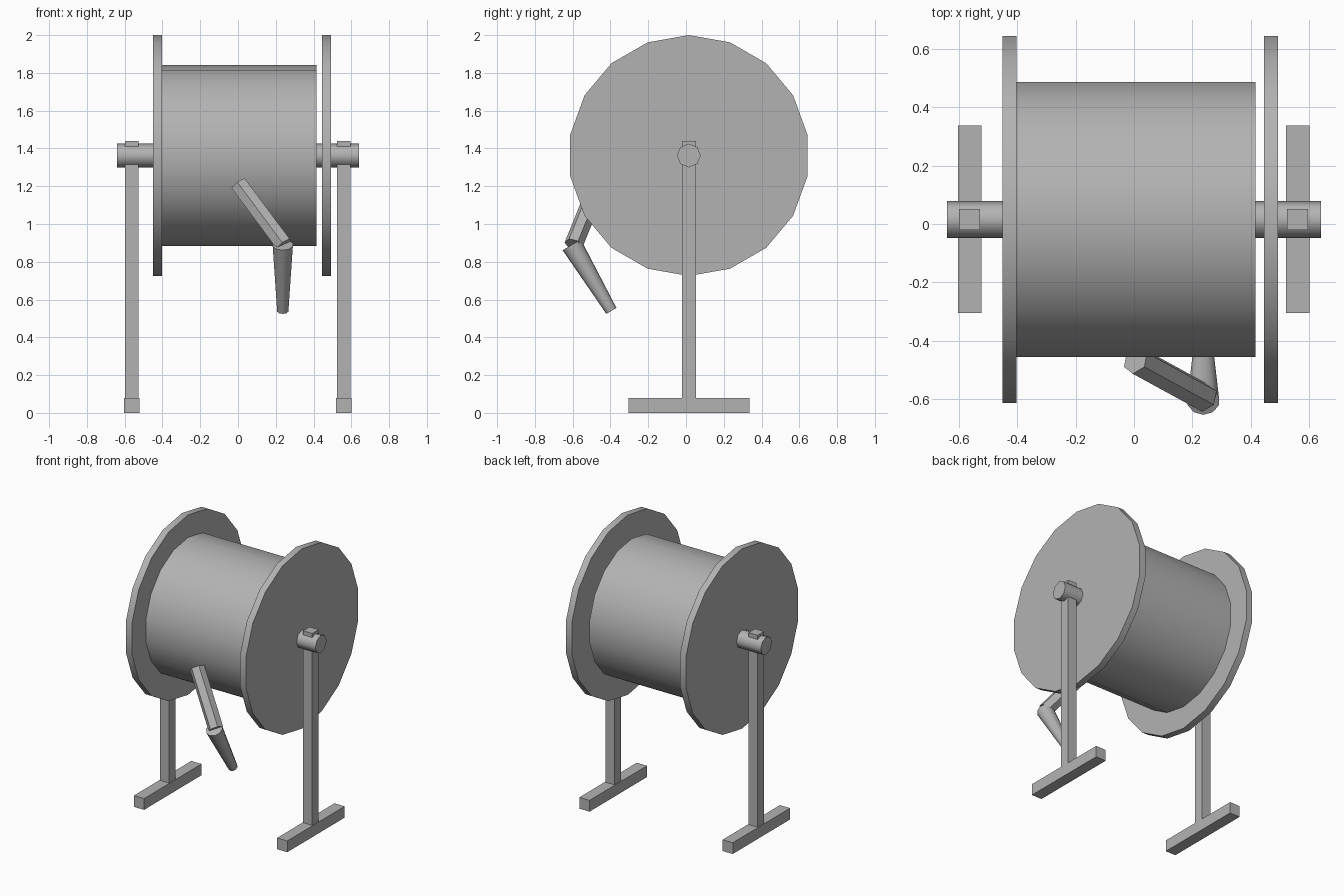
import bpy
import bmesh
import math
from mathutils import Matrix, Vector

cube = bpy.data.objects.get("Cube")
if cube:
    bpy.data.objects.remove(cube, do_unlink=True)

grey = bpy.data.materials.new("plain_grey")
grey.use_nodes = True
grey.diffuse_color = (0.45, 0.45, 0.45, 1)
grey.node_tree.nodes["Principled BSDF"].inputs["Base Color"].default_value = (0.45, 0.45, 0.45, 1)


def finish(name, bm, smooth=False):
    mesh = bpy.data.meshes.new(name)
    bm.to_mesh(mesh)
    bm.free()
    mesh.materials.append(grey)
    obj = bpy.data.objects.new(name, mesh)
    bpy.context.collection.objects.link(obj)
    if smooth:
        bpy.ops.object.select_all(action="DESELECT")
        bpy.context.view_layer.objects.active = obj
        obj.select_set(True)
        bpy.ops.object.shade_smooth_by_angle(angle=math.radians(50))
    return obj


def rod(name, start, end, r1, r2, sides, guide, smooth=True):
    """Capped rod between two points, with one corner turned toward guide."""
    start, end = Vector(start), Vector(end)
    z = (end - start).normalized()
    y = Vector(guide)
    y = (y - z * y.dot(z)).normalized()
    frame = Matrix((y.cross(z), y, z)).transposed().to_4x4()
    bm = bmesh.new()
    bmesh.ops.create_cone(bm, cap_ends=True, segments=sides, radius1=r1, radius2=r2,
                          depth=(end - start).length,
                          matrix=Matrix.Translation((start + end) / 2) @ frame)
    return finish(name, bm, smooth)


def box(name, low, high):
    low, high = Vector(low), Vector(high)
    bm = bmesh.new()
    bmesh.ops.create_cube(bm, size=1, matrix=Matrix.Translation((low + high) / 2)
                          @ Matrix.Diagonal((*(high - low), 1)))
    return finish(name, bm)


AXIS_Y, AXIS_Z = 0.015, 1.3625


def wheel(name, x1, x2, radius, sides):
    rod(name, (x1, AXIS_Y, AXIS_Z), (x2, AXIS_Y, AXIS_Z), radius, radius, sides, (0, 0, 1))


# Spool: axle, drum and two end discs
wheel("axle", -0.64, 0.64, 0.063, 8)
wheel("drum", -0.41, 0.415, 0.478, 18)
wheel("right_disc", -0.45, -0.402, 0.6375, 18)
wheel("left_disc", 0.445, 0.492, 0.6375, 18)

# Stands: a post on a foot bar at each end
for side, x in (("right", -0.5625), ("left", 0.56)):
    box(side + "_foot", (x - 0.04, -0.305, 0), (x + 0.04, 0.337, 0.08))
    box(side + "_post", (x - 0.036, -0.02, 0.04), (x + 0.036, 0.052, 1.44))

# Crank: six-sided arm and tapered grip
rod("crank_arm", (0.005, -0.465, 1.21), (0.243, -0.595, 0.89), 0.05, 0.05, 6, (0, -1, 0), False)
rod("crank_grip", (0.237, -0.605, 0.89), (0.237, -0.395, 0.54), 0.056, 0.031, 10, (0, -1, 0))
